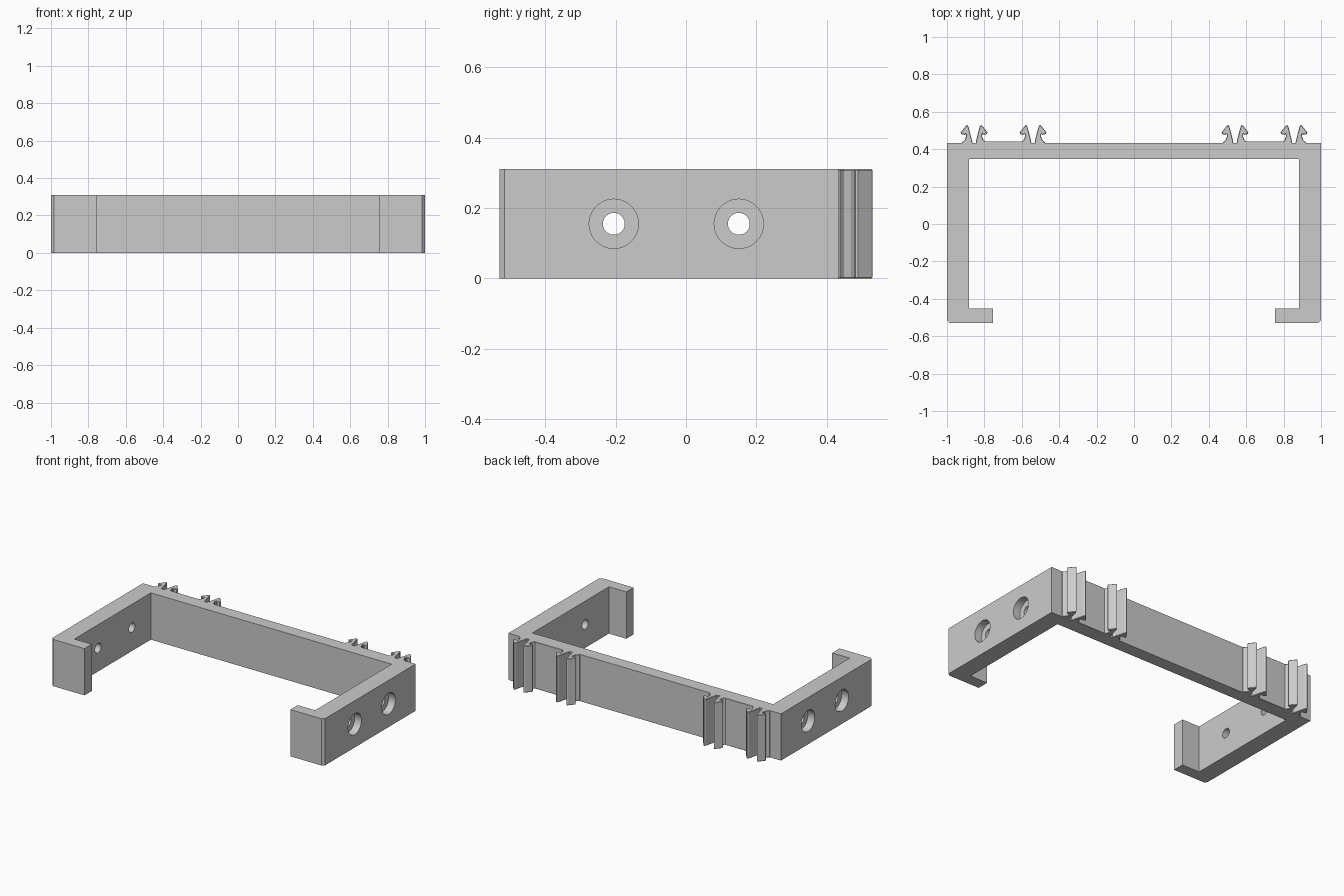
import bpy, bmesh
from math import pi
from mathutils import Matrix

if "Cube" in bpy.data.objects:
    bpy.data.objects.remove(bpy.data.objects["Cube"], do_unlink=True)

HEIGHT = 0.31
WALL_Y = 0.433

grey = bpy.data.materials.new("plain grey")
grey.use_nodes = True
grey.diffuse_color = (0.6, 0.6, 0.6, 1)
grey.node_tree.nodes["Principled BSDF"].inputs["Base Color"].default_value = (0.6, 0.6, 0.6, 1)


def finish(name, bm):
    bmesh.ops.recalc_face_normals(bm, faces=bm.faces[:])
    mesh = bpy.data.meshes.new(name)
    bm.to_mesh(mesh)
    bm.free()
    mesh.materials.append(grey)
    obj = bpy.data.objects.new(name, mesh)
    bpy.context.collection.objects.link(obj)
    return obj


def extrude_profile(name, points, chamfer=0):
    """Raise a plan outline to the full height, with optional chamfered ends."""
    bm = bmesh.new()
    face = bm.faces.new([bm.verts.new((x, y, 0)) for x, y in points])
    top = bmesh.ops.extrude_face_region(bm, geom=[face])["geom"]
    verts = [v for v in top if isinstance(v, bmesh.types.BMVert)]
    bmesh.ops.translate(bm, verts=verts, vec=(0, 0, HEIGHT))
    if chamfer:
        ends = [e for e in bm.edges if abs(e.verts[0].co.z - e.verts[1].co.z) < 0.001]
        bmesh.ops.bevel(bm, geom=ends, offset=chamfer, segments=1, affect='EDGES')
    return finish(name, bm)


# Bracket: back wall, two arms and inward lips in one outline
half = [(0.755, -0.453), (0.755, -0.53), (0.985, -0.53), (1, -0.515), (1, WALL_Y)]
inner = [(0.883, 0.348), (0.883, -0.453)]
right_side = inner + half
left_side = [(-x, y) for x, y in reversed(right_side)]
bracket = extrude_profile("bracket", right_side + left_side)

# Counterbored screw holes through both arms
bm = bmesh.new()
for side in (-1, 1):
    for y in (-0.205, 0.15):
        for radius, x, depth in ((0.031, 0.94, 0.3), (0.07, 1.0, 0.1)):
            place = Matrix.Translation((side * x, y, HEIGHT / 2)) @ Matrix.Rotation(pi / 2, 4, 'Y')
            bmesh.ops.create_cone(bm, cap_ends=True, segments=48, radius1=radius,
                                  radius2=radius, depth=depth, matrix=place)
cutter = finish("hole_cutter", bm)
cutter.hide_render = True
cut = bracket.modifiers.new("holes", 'BOOLEAN')
cut.object = cutter
cut.solver = 'EXACT'
cut.use_self = True
bpy.context.view_layer.objects.active = bracket
bracket.select_set(True)
bpy.ops.object.modifier_apply(modifier=cut.name)
bpy.data.objects.remove(cutter, do_unlink=True)
bpy.ops.object.shade_smooth_by_angle(angle=0.5)

# Barbed clips on the back: each is a pair of prongs leaning apart
PRONG = [(0.008, -0.01), (0.01, 0.01), (0.029, 0.085), (0.036, 0.097), (0.043, 0.093),
         (0.072, 0.056), (0.068, 0.048), (0.052, 0.044), (0.045, 0.048), (0.042, 0.038),
         (0.05, 0.016), (0.064, 0.004), (0.064, -0.01)]
for side, label in ((-1, "right"), (1, "left")):
    for centre, place in ((0.54, "inner"), (0.855, "outer")):
        for lean, edge in ((-1, "a"), (1, "b")):
            extrude_profile(f"{label}_{place}_clip_prong_{edge}",
                            [(side * centre + lean * u, WALL_Y + v) for u, v in PRONG], 0.003)
    # Thin strip joining the two clips
    ends = (side * 0.59, side * 0.805)
    extrude_profile(f"{label}_clip_strip",
                    [(ends[0], WALL_Y - 0.01), (ends[1], WALL_Y - 0.01),
                     (ends[1], WALL_Y + 0.009), (ends[0], WALL_Y + 0.009)], 0.002)
